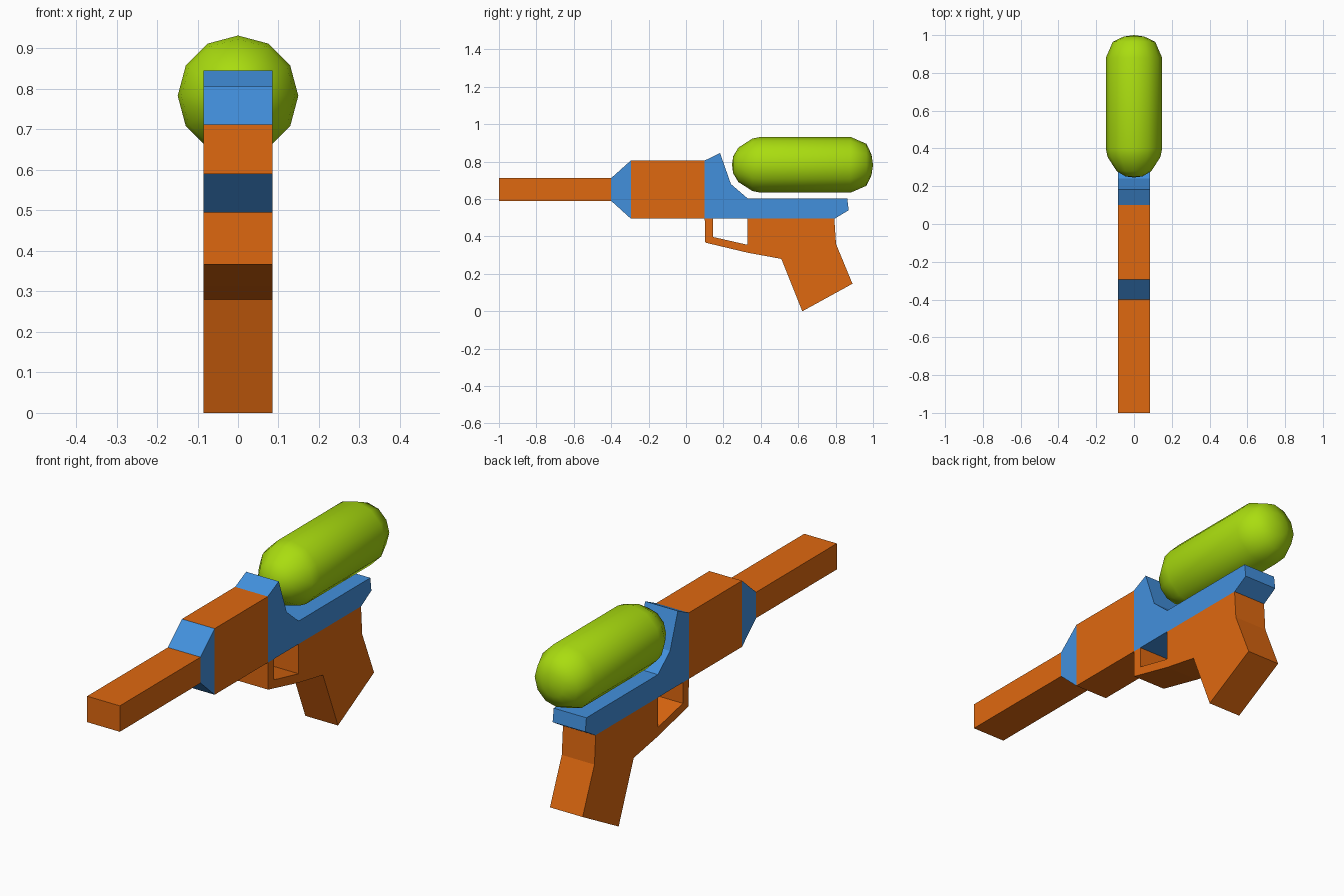
import bpy, bmesh, math

if "Cube" in bpy.data.objects:
    bpy.data.objects.remove(bpy.data.objects["Cube"])

HALF = 0.085  # half thickness of the flat body


def material(name, rgb):
    m = bpy.data.materials.new(name)
    m.diffuse_color = (*rgb, 1)
    m.use_nodes = True
    m.node_tree.nodes["Principled BSDF"].inputs["Base Color"].default_value = m.diffuse_color
    return m


ORANGE = material("orange", (0.74, 0.14, 0.005))
BLUE = material("blue", (0.055, 0.28, 0.72))
GREEN = material("green", (0.40, 0.72, 0.005))


def finish(name, bm, mat):
    bmesh.ops.recalc_face_normals(bm, faces=bm.faces)
    me = bpy.data.meshes.new(name)
    bm.to_mesh(me)
    bm.free()
    me.materials.append(mat)
    ob = bpy.data.objects.new(name, me)
    bpy.context.collection.objects.link(ob)
    return ob


def slab(name, profile, mat):
    """Extrude a side profile of (y, z) points across the thickness."""
    bm = bmesh.new()
    face = bm.faces.new([bm.verts.new((-HALF, y, z)) for y, z in profile])
    ext = bmesh.ops.extrude_face_region(bm, geom=[face], use_keep_orig=True)
    verts = [v for v in ext["geom"] if isinstance(v, bmesh.types.BMVert)]
    bmesh.ops.translate(bm, verts=verts, vec=(2 * HALF, 0, 0))
    bmesh.ops.triangulate(bm, faces=[f for f in bm.faces if len(f.verts) > 4])
    return finish(name, bm, mat)


# Barrel, tapered collar and main housing
slab("barrel", [(-1, 0.59), (-0.4, 0.59), (-0.4, 0.712), (-1, 0.712)], ORANGE)
slab("collar", [(-0.4, 0.59), (-0.295, 0.495), (-0.295, 0.806), (-0.4, 0.712)], BLUE)
slab("housing", [(-0.295, 0.495), (0.1, 0.495), (0.1, 0.806), (-0.295, 0.806)], ORANGE)

# Rear cradle under the tank
slab("tank_cradle", [(0.1, 0.495), (0.795, 0.495), (0.87, 0.54), (0.862, 0.603),
                     (0.33, 0.603), (0.24, 0.68), (0.182, 0.846), (0.1, 0.806)], BLUE)

# Grip with open trigger guard
slab("grip_and_guard", [(0.1, 0.495), (0.103, 0.367), (0.33, 0.313), (0.51, 0.28),
                        (0.622, 0.0), (0.89, 0.147), (0.802, 0.36), (0.793, 0.495),
                        (0.33, 0.495), (0.33, 0.355), (0.145, 0.397), (0.145, 0.495)], ORANGE)

# Water tank: rounded capsule lathed around the y axis
bm = bmesh.new()
rings = [(0.246, 0), (0.252, 0.045), (0.28, 0.092), (0.355, 0.14), (0.4, 0.149),
         (0.88, 0.149), (0.965, 0.112), (0.992, 0.055), (1.0, 0)]
pts = [bm.verts.new((0, y, r)) for y, r in rings]
edges = [bm.edges.new(p) for p in zip(pts, pts[1:])]
bmesh.ops.spin(bm, geom=pts + edges, cent=(0, 0, 0), axis=(0, 1, 0),
               angle=2 * math.pi, steps=12)
bmesh.ops.remove_doubles(bm, verts=bm.verts, dist=1e-4)
tank = finish("water_tank", bm, GREEN)
tank.location.z = 0.783
for p in tank.data.polygons:
    p.use_smooth = True
